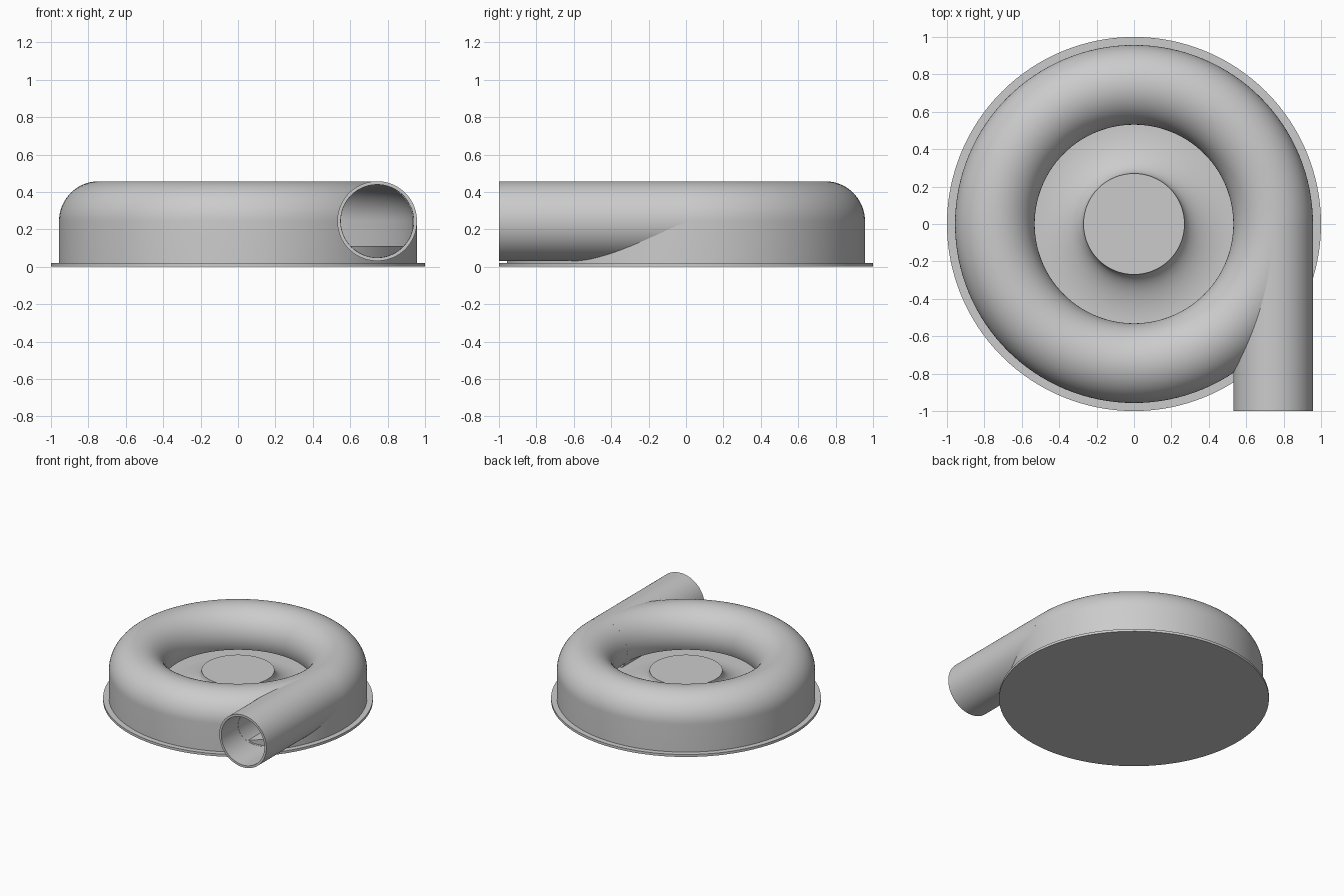
import bpy, bmesh, math
from mathutils import Matrix

cube = bpy.data.objects.get("Cube")
if cube:
    bpy.data.objects.remove(cube, do_unlink=True)

# Main dimensions
SEGMENTS = 128
TUBE_R = 0.213          # scroll and outlet radius
WALL = 0.018
RING_R = 0.744          # scroll centre line
AXIS_Z = 0.244
FLOOR_Z = 0.11

metal = bpy.data.materials.new("cast_grey")
metal.use_nodes = True
grey = (0.6, 0.6, 0.6, 1)
metal.diffuse_color = grey
metal.node_tree.nodes["Principled BSDF"].inputs["Base Color"].default_value = grey


def lathe(name, profile, closed=False, matrix=Matrix.Identity(4)):
    """Revolve (radius, height) points around z; open profiles end on the axis."""
    bm = bmesh.new()
    verts = [bm.verts.new((r, 0, z)) for r, z in profile]
    pairs = list(zip(verts, verts[1:]))
    if closed:
        pairs.append((verts[-1], verts[0]))
    edges = [bm.edges.new(p) for p in pairs]
    bmesh.ops.spin(bm, geom=verts + edges, cent=(0, 0, 0), axis=(0, 0, 1),
                   angle=math.tau, steps=SEGMENTS, use_merge=True)
    bmesh.ops.remove_doubles(bm, verts=bm.verts, dist=0.0001)
    bmesh.ops.recalc_face_normals(bm, faces=bm.faces)
    bmesh.ops.transform(bm, matrix=matrix, verts=bm.verts)
    mesh = bpy.data.meshes.new(name)
    bm.to_mesh(mesh)
    bm.free()
    mesh.materials.append(metal)
    obj = bpy.data.objects.new(name, mesh)
    bpy.context.collection.objects.link(obj)
    return obj


def activate(obj):
    bpy.ops.object.select_all(action="DESELECT")
    obj.select_set(True)
    bpy.context.view_layer.objects.active = obj


def arc(cx, cz, rx, rz, start, end, steps):
    angles = [math.radians(start + (end - start) * i / steps) for i in range(steps + 1)]
    return [(cx + rx * math.cos(a), cz + rz * math.sin(a)) for a in angles]


# Base flange
flange = lathe("base_flange", [(0, 0), (1, 0), (1, 0.02), (0, 0.02)])

# Floor with flared central hub
flare = arc(0.53, AXIS_Z, 0.26, AXIS_Z - FLOOR_Z, 180, 270, 20)
hub = lathe("hub_and_floor", [(0, AXIS_Z)] + flare
            + [(0.945, FLOOR_Z), (0.945, 0.015), (0, 0.015)])

# Scroll shell: straight outer wall, rounded roof, inner lip
inner_r = TUBE_R - WALL
outside = [(RING_R + TUBE_R, 0.015)] + arc(RING_R, AXIS_Z, TUBE_R, TUBE_R, 0, 205, 40)
inside = arc(RING_R, AXIS_Z, inner_r, inner_r, 205, 0, 40) + [(RING_R + inner_r, 0.015)]
scroll = lathe("scroll_housing", outside + inside, closed=True)

# Outlet pipe, tangent to the scroll, opening to the front
along_front = Matrix.Translation((RING_R, 0, AXIS_Z)) @ Matrix.Rotation(math.pi / 2, 4, "X")
pipe = lathe("outlet_pipe", [(TUBE_R, 0), (TUBE_R, 1), (inner_r, 1), (inner_r, 0)],
             closed=True, matrix=along_front)

# Open the scroll wall where the pipe enters
bore_r = inner_r - 0.001
bore = lathe("bore_cutter", [(0, 0.1), (bore_r, 0.1), (bore_r, 1.1), (0, 1.1)],
             matrix=along_front)
bore.hide_render = True
cut = scroll.modifiers.new("outlet_opening", "BOOLEAN")
cut.operation = "DIFFERENCE"
cut.solver = "EXACT"
cut.object = bore
activate(scroll)
bpy.ops.object.modifier_apply(modifier=cut.name)
bpy.data.objects.remove(bore, do_unlink=True)

for part in (flange, hub, scroll, pipe):
    activate(part)
    bpy.ops.object.shade_smooth_by_angle(angle=math.radians(35))
